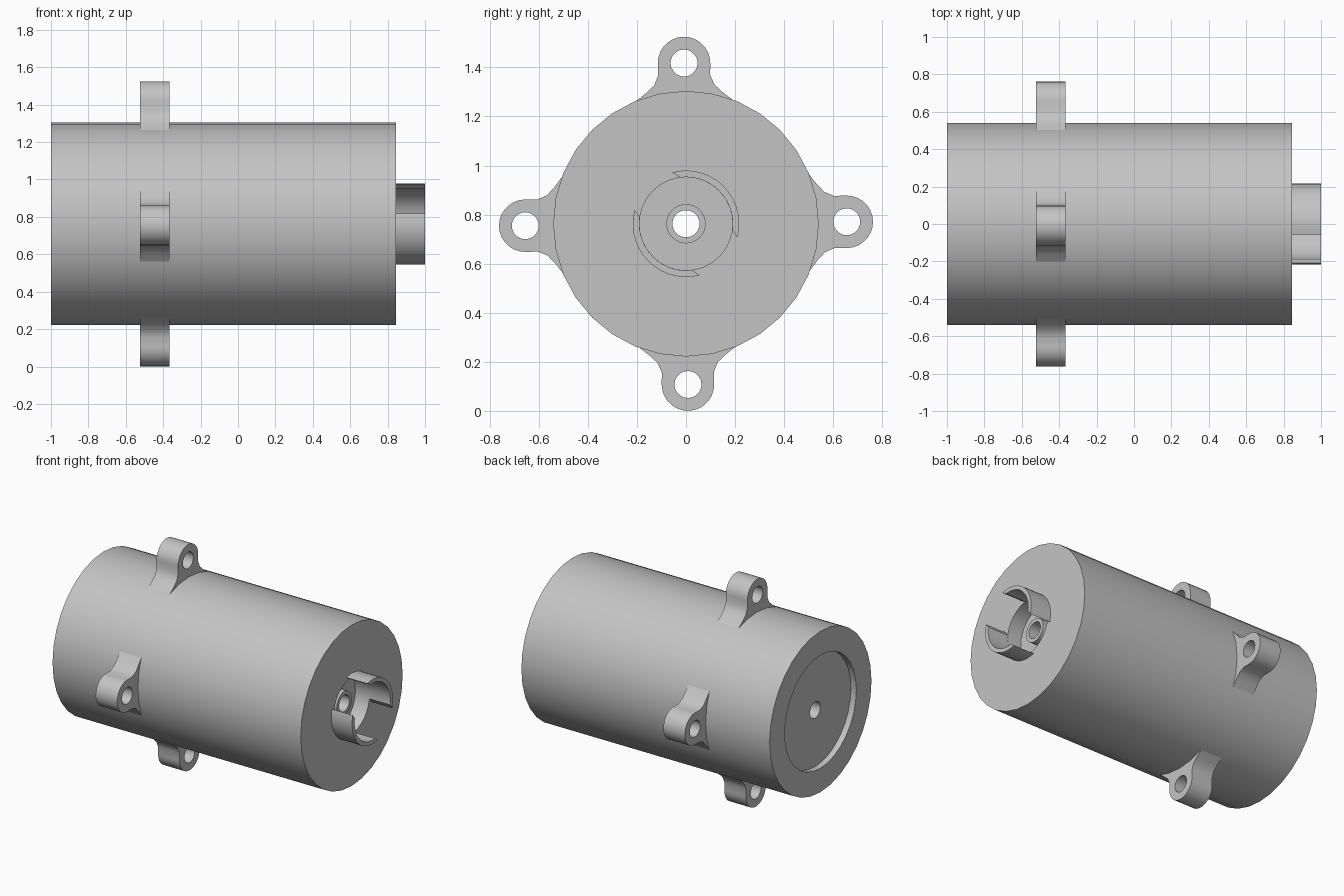
import bpy, bmesh
from math import sin, cos, radians, pi
from mathutils import Matrix, Vector

cube = bpy.data.objects.get("Cube")
if cube:
    bpy.data.objects.remove(cube, do_unlink=True)

AXIS_Z = 0.763
grey = bpy.data.materials.new("light_grey")
grey.use_nodes = True
colour = (0.55, 0.55, 0.55, 1)
grey.diffuse_color = colour
grey.node_tree.nodes["Principled BSDF"].inputs["Base Color"].default_value = colour


def finish(obj):
    obj.data.materials.clear()
    obj.data.materials.append(grey)
    bpy.ops.object.select_all(action='DESELECT')
    obj.select_set(True)
    bpy.context.view_layer.objects.active = obj
    bpy.ops.object.shade_smooth_by_angle(angle=radians(32))


def arc(radius, start, end, steps, cx=0, cy=0):
    """Points on an arc, angles in degrees."""
    angles = [radians(start + (end - start) * i / steps) for i in range(steps + 1)]
    return [(cx + radius * cos(a), cy + radius * sin(a)) for a in angles]


def plate(name, outlines, x0, x1, turn=0):
    """Extrude flat outlines, drawn in y-z, along x; inner outlines are holes."""
    curve = bpy.data.curves.new(name, 'CURVE')
    curve.dimensions = '2D'
    curve.fill_mode = 'BOTH'
    curve.extrude = (x1 - x0) / 2
    for points in outlines:
        spline = curve.splines.new('POLY')
        spline.points.add(len(points) - 1)
        for p, (u, v) in zip(spline.points, points):
            p.co = (u, v, 0, 1)
        spline.use_cyclic_u = True
    obj = bpy.data.objects.new(name, curve)
    bpy.context.collection.objects.link(obj)
    bpy.ops.object.select_all(action='DESELECT')
    obj.select_set(True)
    bpy.context.view_layer.objects.active = obj
    bpy.ops.object.convert(target='MESH')
    obj = bpy.context.object
    to_yz = Matrix(((0, 0, 1, 0), (1, 0, 0, 0), (0, 1, 0, 0), (0, 0, 0, 1)))
    obj.data.transform(Matrix.Translation(((x0 + x1) / 2, 0, AXIS_Z))
                       @ Matrix.Rotation(radians(turn), 4, 'X') @ to_yz)
    bm = bmesh.new()
    bm.from_mesh(obj.data)
    bmesh.ops.remove_doubles(bm, verts=bm.verts, dist=1e-5)
    bmesh.ops.recalc_face_normals(bm, faces=bm.faces)
    bm.to_mesh(obj.data)
    bm.free()
    finish(obj)


# Body: turned profile (x, radius) with rear recess, front socket, boss and bore
profile = [(-0.96, 0.055), (-0.96, 0.38), (-1, 0.38), (-1, 0.541),
           (0.845, 0.541), (0.845, 0.19), (0.74, 0.19), (0.74, 0.08),
           (0.79, 0.08), (0.79, 0.055)]
bm = bmesh.new()
verts = [bm.verts.new((x, 0, r)) for x, r in profile]
edges = [bm.edges.new((verts[i - 1], v)) for i, v in enumerate(verts)]
bmesh.ops.spin(bm, geom=verts + edges, cent=(0, 0, 0), axis=(1, 0, 0),
               angle=2 * pi, steps=32, use_merge=True)
bmesh.ops.remove_doubles(bm, verts=bm.verts, dist=1e-4)
bmesh.ops.recalc_face_normals(bm, faces=bm.faces)
bmesh.ops.translate(bm, verts=bm.verts, vec=Vector((0, 0, AXIS_Z)))
mesh = bpy.data.meshes.new("body")
bm.to_mesh(mesh)
bm.free()
body = bpy.data.objects.new("body", mesh)
bpy.context.collection.objects.link(body)
finish(body)

# Four mounting lugs with flared feet and bolt holes
flare = [(0.2, 0.5), (0.155, 0.535), (0.123, 0.565), (0.106, 0.605)]
outline = flare + arc(0.107, 0, 180, 14, cy=0.655) + [(-u, v) for u, v in reversed(flare)]
bolt_hole = arc(0.055, 0, 360 - 18, 19, cy=0.655)
for side, turn in (("top", 0), ("right", 90), ("bottom", 180), ("left", 270)):
    plate(side + "_lug", [outline, bolt_hole], -0.525, -0.365, turn + 0.7)

# Two bayonet collar walls, with slanted ends
wall = arc(0.217, -15, 105, 14) + arc(0.19, 97, -8, 14)
for name, turn in (("upper_collar_wall", 0), ("lower_collar_wall", 180)):
    plate(name, [wall], 0.84, 1.0, turn)
